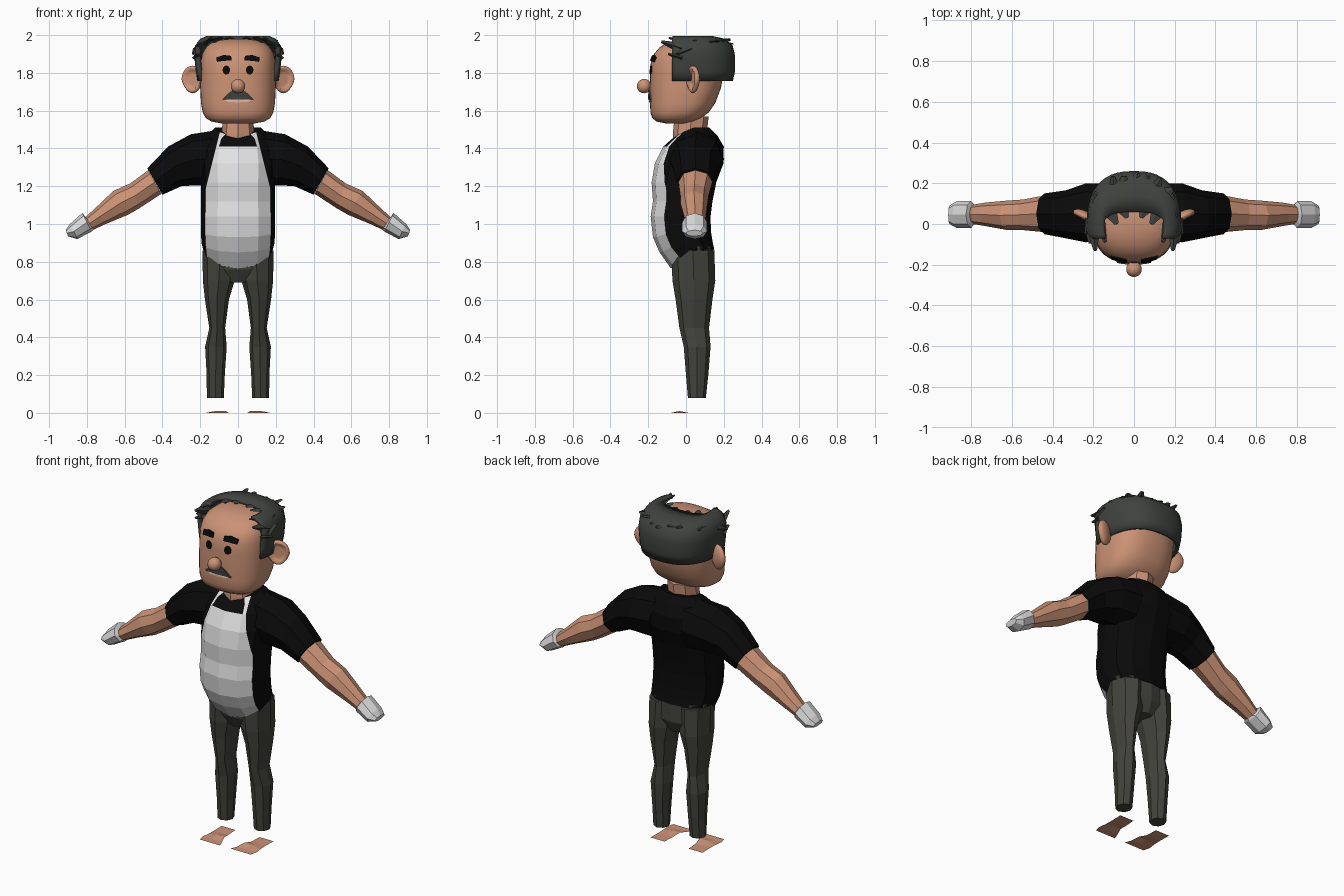
import bpy, bmesh, math, random
from mathutils import Vector, Matrix
from mathutils.bvhtree import BVHTree

if "Cube" in bpy.data.objects:
    bpy.data.objects.remove(bpy.data.objects["Cube"])

random.seed(4)

def material(name, *rgb):
    m = bpy.data.materials.new(name)
    m.diffuse_color = (*rgb, 1)
    m.use_nodes = True
    m.node_tree.nodes["Principled BSDF"].inputs["Base Color"].default_value = m.diffuse_color
    return m

SKIN = material("skin", 0.60, 0.29, 0.18)
HAIR = material("hair grey", 0.050, 0.055, 0.048)
BLACK = material("shirt black", 0.003, 0.003, 0.003)
WHITE = material("apron white", 0.76, 0.76, 0.76)
GLOVE = material("glove white", 0.70, 0.70, 0.71)
PANTS = material("trouser grey", 0.056, 0.056, 0.045)
LIP = material("lip", 0.72, 0.45, 0.34)

def finish(name, bm, mats, smooth=False, recalc=True):
    if recalc:
        bmesh.ops.recalc_face_normals(bm, faces=bm.faces)
    me = bpy.data.meshes.new(name)
    bm.to_mesh(me)
    bm.free()
    for m in mats:
        me.materials.append(m)
    for p in me.polygons:
        p.use_smooth = smooth
    ob = bpy.data.objects.new(name, me)
    bpy.context.collection.objects.link(ob)
    return ob

def spow(v, n):
    return math.copysign(abs(v) ** (2 / n), v)

def ring(z, x0, x1, y0, y1, drop=0, sides=8, n=2.0):
    """Horizontal superellipse ring; drop lowers its front."""
    pts = []
    for i in range(sides):
        a = 2 * math.pi * i / sides - math.pi / 2
        c, s = spow(math.cos(a), n), spow(math.sin(a), n)
        pts.append(((x0 + x1) / 2 + c * (x1 - x0) / 2, (y0 + y1) / 2 + s * (y1 - y0) / 2,
                    z - drop * max(0, -math.sin(a))))
    return pts

def limb_ring(xt, zt, xb, zb, y0, y1, sides=8):
    """Ring across a limb, given its top and bottom points and its depth."""
    pts = []
    for i in range(sides):
        a = 2 * math.pi * i / sides
        k = math.cos(a) / 2
        pts.append(((xt + xb) / 2 + k * (xt - xb), (y0 + y1) / 2 + math.sin(a) * (y1 - y0) / 2,
                    (zt + zb) / 2 + k * (zt - zb)))
    return pts

def loft(rings, closed=True, caps=True, side=1):
    bm = bmesh.new()
    rows = [[bm.verts.new((x * side, y, z)) for x, y, z in r] for r in rings]
    n = len(rows[0])
    for a, b in zip(rows, rows[1:]):
        for i in range(n if closed else n - 1):
            j = (i + 1) % n
            bm.faces.new((a[i], a[j], b[j], b[i]))
    if caps:
        bm.faces.new(rows[0][::-1])
        bm.faces.new(rows[-1])
    return bm

# Head
HEAD = [(1.533, .09, -.11, .0), (1.542, .14, -.155, .04), (1.56, .17, -.178, .08),
        (1.59, .187, -.188, .12), (1.64, .196, -.191, .155), (1.72, .2, -.191, .185),
        (1.80, .2, -.19, .2), (1.86, .197, -.186, .2), (1.90, .19, -.17, .195),
        (1.935, .172, -.14, .175), (1.96, .14, -.10, .14), (1.975, .09, -.05, .09),
        (1.98, .03, .0, .03)]
bm = loft([ring(z, -r, r, a, b, 0, 40, 2.5) for z, r, a, b in HEAD])
bmesh.ops.recalc_face_normals(bm, faces=bm.faces)
head_tree = BVHTree.FromBMesh(bm)
finish("head", bm, [SKIN], True)

def face_plate(name, outline, mat, thick=.006):
    """Thin plate that follows the front of the head."""
    bm = bmesh.new()
    def surf(x, z):
        return head_tree.ray_cast(Vector((x, -1, z)), Vector((0, 1, 0)))[0].y
    n = len(outline)
    cx, cz = sum(p[0] for p in outline) / n, sum(p[1] for p in outline) / n
    mid = bm.verts.new((cx, surf(cx, cz) - thick, cz))
    front = [bm.verts.new((x, surf(x, z) - thick, z)) for x, z in outline]
    back = [bm.verts.new((x, surf(x, z) + .003, z)) for x, z in outline]
    for i in range(n):
        j = (i + 1) % n
        bm.faces.new((mid, front[i], front[j]))
        bm.faces.new((front[i], back[i], back[j], front[j]))
    finish(name, bm, [mat])

# Eyes, brows, ears
for s, tag in ((-1, "left"), (1, "right")):
    face_plate("eye_" + tag, [(s * .062 + .02 * math.cos(a * math.pi / 6), 1.815 + .024 * math.sin(a * math.pi / 6))
                              for a in range(12)], BLACK, .005)
    face_plate("brow_" + tag, [(s * x, z) for x, z in ((.035, 1.865), (.075, 1.864), (.112, 1.858), (.115, 1.882),
                                                      (.075, 1.895), (.036, 1.89))], BLACK, .009)
    bm = bmesh.new()
    bmesh.ops.create_uvsphere(bm, u_segments=20, v_segments=14, radius=1)
    for v in bm.verts:                      # cupped front of the ear
        if v.co.y < 0 and math.hypot(v.co.x, v.co.z) < .75:
            v.co.y *= -.1
        if v.co.z < 0:
            v.co.x *= 1 + .25 * v.co.z
    bm.transform(Matrix.Translation((s * .24, .037, 1.765)) @ Matrix.Rotation(s * math.radians(25), 4, 'Z')
                 @ Matrix.Diagonal((.064, .027, .073, 1)))
    finish("ear_" + tag, bm, [SKIN], True)

# Moustache and mouth
face_plate("mouth", [(-.088, 1.662), (-.05, 1.647), (0, 1.643), (.05, 1.647), (.088, 1.662), (0, 1.668)], LIP, .004)
face_plate("moustache", [(-.084, 1.657), (0, 1.66), (.084, 1.657), (.055, 1.688), (.025, 1.71), (-.025, 1.71),
                         (-.055, 1.688)], HAIR, .009)

# Nose
bm = bmesh.new()
bmesh.ops.create_uvsphere(bm, u_segments=20, v_segments=12, radius=.038)
bm.transform(Matrix.Translation((0, -.222, 1.73)))
finish("nose", bm, [SKIN], True)

# Hair shell round the back and sides
def hair_point(z, rx, yb, a):
    c, s = spow(math.sin(a), 2.5), spow(math.cos(a), 2.5)
    return (rx * c, (yb if s > 0 else .15) * s, z)

LIMIT = math.radians(113)
SHELL = [(1.758, .205, .238), (1.81, .213, .25), (1.89, .222, .25), (1.94, .218, .238),
         (1.972, .195, .20), (1.985, .165, .14), (1.984, .145, .06)]
cols = [LIMIT - 2 * LIMIT * i / 28 for i in range(29)]
hair = finish("hair_shell", loft([[hair_point(z, rx, yb, a) for a in cols] for z, rx, yb in SHELL], False, False),
              [HAIR], True, False)
sol = hair.modifiers.new("thickness", 'SOLIDIFY')
sol.thickness = .02
sol.offset = 0

# Ragged locks along the top of the hair
bm = bmesh.new()
def lock(base, tip, width, thick):
    base, tip = Vector(base), Vector(tip)
    d = tip - base
    rot = d.to_track_quat('Z', 'Y').to_matrix().to_4x4()
    bmesh.ops.create_cone(bm, segments=4, cap_ends=True, radius1=1, radius2=.25, depth=1,
                          matrix=Matrix.Translation((base + tip) / 2) @ rot @ Matrix.Diagonal((width, thick, d.length, 1)))
for s in (-1, 1):
    lock((s * .20, -.02, 1.93), (s * .19, -.13, 1.965), .035, .03)
    lock((s * .215, -.02, 1.88), (s * .215, -.095, 1.90), .03, .02)
    lock((s * .17, .0, 1.965), (s * .14, -.09, 1.985), .03, .018)
    lock((s * .21, .02, 1.93), (s * .238, -.05, 1.90), .03, .02)
    lock((s * .12, .07, 1.975), (s * .085, .0, 1.988), .04, .012)
    lock((s * .06, .09, 1.98), (s * .035, .03, 1.985), .04, .012)
for i in range(13):
    a = -1.5 + 3.0 * i / 12
    r = random.uniform(.97, 1.08)
    lock(hair_point(1.96, .17, .17, a), hair_point(random.uniform(1.95, 1.985), .215 * r, .235 * r, a + random.uniform(-.2, .2)),
         random.uniform(.03, .05), .014)
finish("hair_locks", bm, [HAIR])

# Neck
finish("neck", loft([ring(z, -r, r, a, b, 0, 8) for z, r, a, b in
                     ((1.42, .10, -.07, .12), (1.48, .086, -.07, .11), (1.57, .08, -.06, .12))]), [SKIN])

# Torso: black shirt with a white front panel
TORSO = [(.865, .185, -.08, .15, .10), (.90, .193, -.14, .142, .05), (.96, .197, -.175, .132, .03),
         (1.04, .197, -.187, .13, 0), (1.12, .195, -.175, .14, 0), (1.22, .195, -.182, .16, 0),
         (1.32, .20, -.165, .198, 0), (1.41, .185, -.12, .20, 0), (1.47, .16, -.075, .165, .02),
         (1.51, .12, -.045, .125, .04)]
bm = loft([ring(z, -r, r, a, b, d, 12, 2.3) for z, r, a, b, d in TORSO])
for s in (-1, 1):                           # cut along the slanted panel edge
    bmesh.ops.bisect_plane(bm, geom=bm.verts[:] + bm.edges[:] + bm.faces[:],
                           plane_co=(s * .10, 0, 1.47), plane_no=(s, 0, .25))
bmesh.ops.recalc_face_normals(bm, faces=bm.faces)
for f in bm.faces:
    c = f.calc_center_median()
    collar = c.z > 1.42 and abs(c.x) < .06
    f.material_index = int(f.normal.y < -.4 and abs(c.x) < .10 + (1.47 - c.z) * .25 and not collar)
finish("torso", bm, [BLACK, WHITE])

# Hips
finish("hips", loft([ring(z, -r, r, a, b, 0, 10, 2.3) for z, r, a, b in
                     ((.69, .05, -.04, .12), (.76, .17, -.073, .15), (.88, .185, -.078, .146))]), [PANTS])

# Sleeves, arms, hands, legs and feet
SLEEVE = [(.09, 1.50, .12, 1.20, -.07, .20), (.25, 1.475, .22, 1.205, -.09, .20),
          (.37, 1.41, .30, 1.20, -.07, .165), (.48, 1.295, .40, 1.155, -.05, .15)]
ARM = [(.475, 1.285, .405, 1.16, -.04, .14), (.57, 1.215, .52, 1.085, -.03, .12),
       (.66, 1.175, .58, 1.05, -.03, .115), (.76, 1.08, .70, 1.0, -.01, .105), (.815, 1.03, .765, .97, 0, .095)]
HAND = [(.81, 1.042, .765, .97, 0, .095), (.825, 1.058, .775, .96, -.02, .112),
        (.89, 1.0, .85, .92, -.02, .112), (.912, .968, .90, .935, 0, .09)]
LEG = [(.08, .075, .165, .01, .105), (.20, .07, .166, .0, .118), (.35, .06, .174, -.012, .13),
       (.45, .068, .152, -.035, .122), (.60, .048, .175, -.055, .14), (.70, .018, .186, -.072, .155),
       (.86, .0, .188, -.077, .15)]
FOOT = [(-.12, .035, .168, 0), (-.08, .05, .178, 0), (-.035, .065, .172, .01), (.015, .075, .17, 0), (.09, .08, .172, 0)]
for s, tag in ((-1, "left"), (1, "right")):
    for name, rows, mat in (("sleeve_", SLEEVE, BLACK), ("arm_", ARM, SKIN), ("hand_", HAND, GLOVE)):
        finish(name + tag, loft([limb_ring(*r) for r in rows], side=s), [mat])
    finish("leg_" + tag, loft([ring(*r) for r in LEG], side=s), [PANTS])
    finish("foot_sole_" + tag, loft([[(x0, y, z), ((x0 + x1) / 2, y, z), (x1, y, 0)] for y, x0, x1, z in FOOT],
                                    False, False, s), [SKIN])
